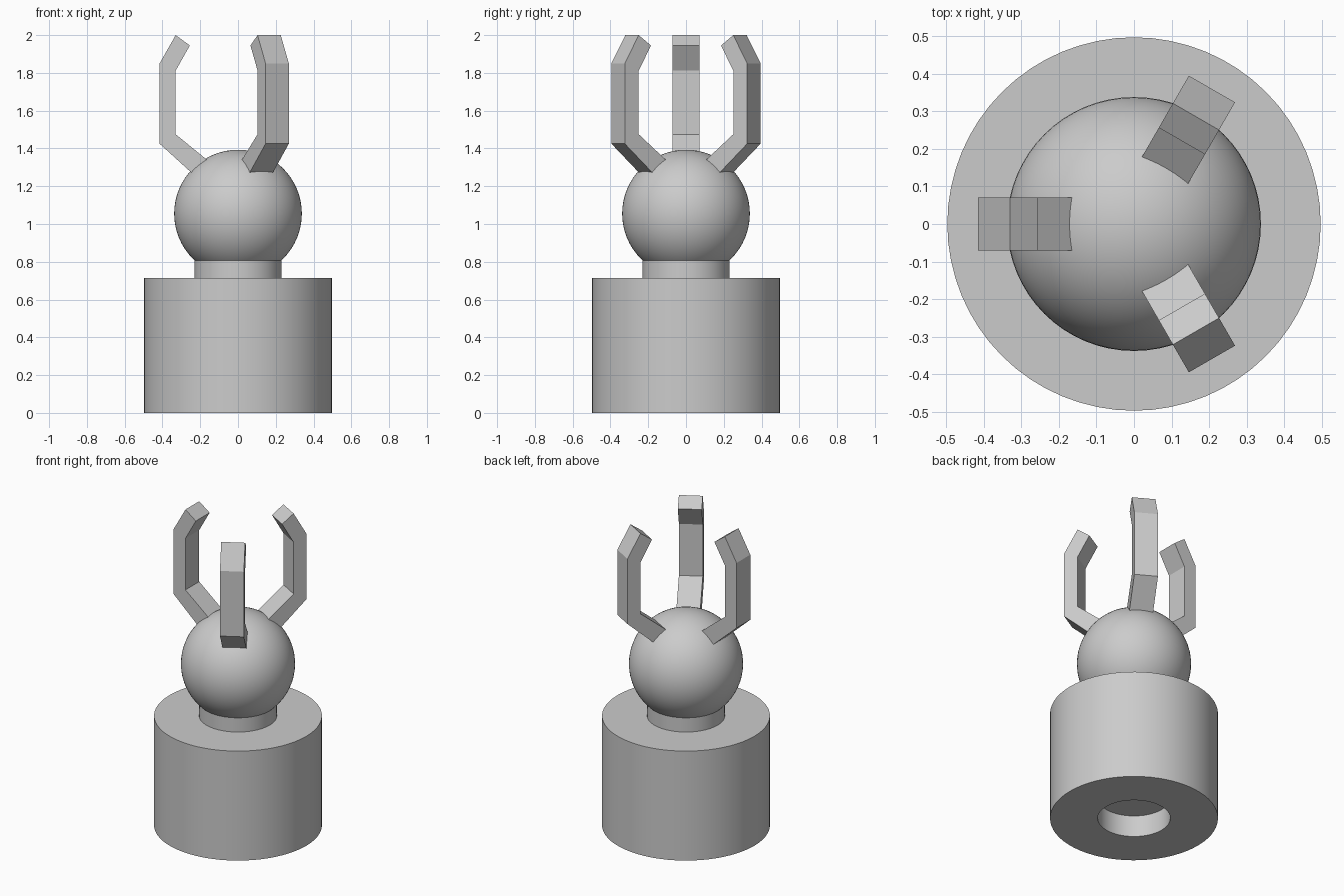
import bpy, bmesh, math

cube = bpy.data.objects.get("Cube")
if cube:
    bpy.data.objects.remove(cube, do_unlink=True)

grey = bpy.data.materials.new("plain grey")
grey.use_nodes = True
colour = (0.6, 0.6, 0.6, 1)
grey.diffuse_color = colour
grey.node_tree.nodes["Principled BSDF"].inputs["Base Color"].default_value = colour


def finish(name, bm, smooth=False):
    bmesh.ops.remove_doubles(bm, verts=bm.verts, dist=0.0001)
    bmesh.ops.recalc_face_normals(bm, faces=bm.faces)
    mesh = bpy.data.meshes.new(name)
    bm.to_mesh(mesh)
    bm.free()
    mesh.materials.append(grey)
    obj = bpy.data.objects.new(name, mesh)
    bpy.context.collection.objects.link(obj)
    if smooth:
        bpy.ops.object.select_all(action='DESELECT')
        obj.select_set(True)
        bpy.context.view_layer.objects.active = obj
        bpy.ops.object.shade_smooth_by_angle(angle=math.radians(30))
    return obj


def lathe(name, profile, steps=64):
    """Spin a (radius, height) profile about the vertical axis."""
    bm = bmesh.new()
    verts = [bm.verts.new((r, 0, z)) for r, z in profile]
    edges = [bm.edges.new(pair) for pair in zip(verts, verts[1:])]
    bmesh.ops.spin(bm, geom=verts + edges, cent=(0, 0, 0), axis=(0, 0, 1),
                   angle=math.tau, steps=steps)
    return finish(name, bm, smooth=True)


# Drum base with a round socket underneath, and the neck above it
lathe("base", [(0, 0.14), (0.215, 0.14), (0.215, 0), (0.497, 0), (0.497, 0.715), (0, 0.715)])
lathe("neck", [(0.23, 0.71), (0.23, 0.815)])

# Ball
bm = bmesh.new()
bmesh.ops.create_uvsphere(bm, u_segments=64, v_segments=32, radius=0.338)
bmesh.ops.translate(bm, verts=bm.verts, vec=(0, 0, 1.055))
finish("ball", bm, smooth=True)

# Three bent claws, rooted inside the ball
outer = [(0.195, 1.225), (0.415, 1.425), (0.415, 1.85), (0.33, 2.0)]
inner = [(0.13, 1.312), (0.33, 1.475), (0.33, 1.812), (0.255, 1.945)]


def claw(name, angle, half_width=0.071):
    bm = bmesh.new()
    rings = []
    for (ro, zo), (ri, zi) in zip(outer, inner):
        rings.append([bm.verts.new(p) for p in (
            (ro, -half_width, zo), (ro, half_width, zo),
            (ri, half_width, zi), (ri, -half_width, zi))])
    for a, b in zip(rings, rings[1:]):
        for i in range(4):
            j = (i + 1) % 4
            bm.faces.new((a[i], a[j], b[j], b[i]))
    bm.faces.new(rings[0])
    bm.faces.new(rings[-1])
    finish(name, bm).rotation_euler.z = math.radians(angle)


for name, angle in (("right_claw", 180), ("back_left_claw", 60), ("front_left_claw", -60)):
    claw(name, angle)
